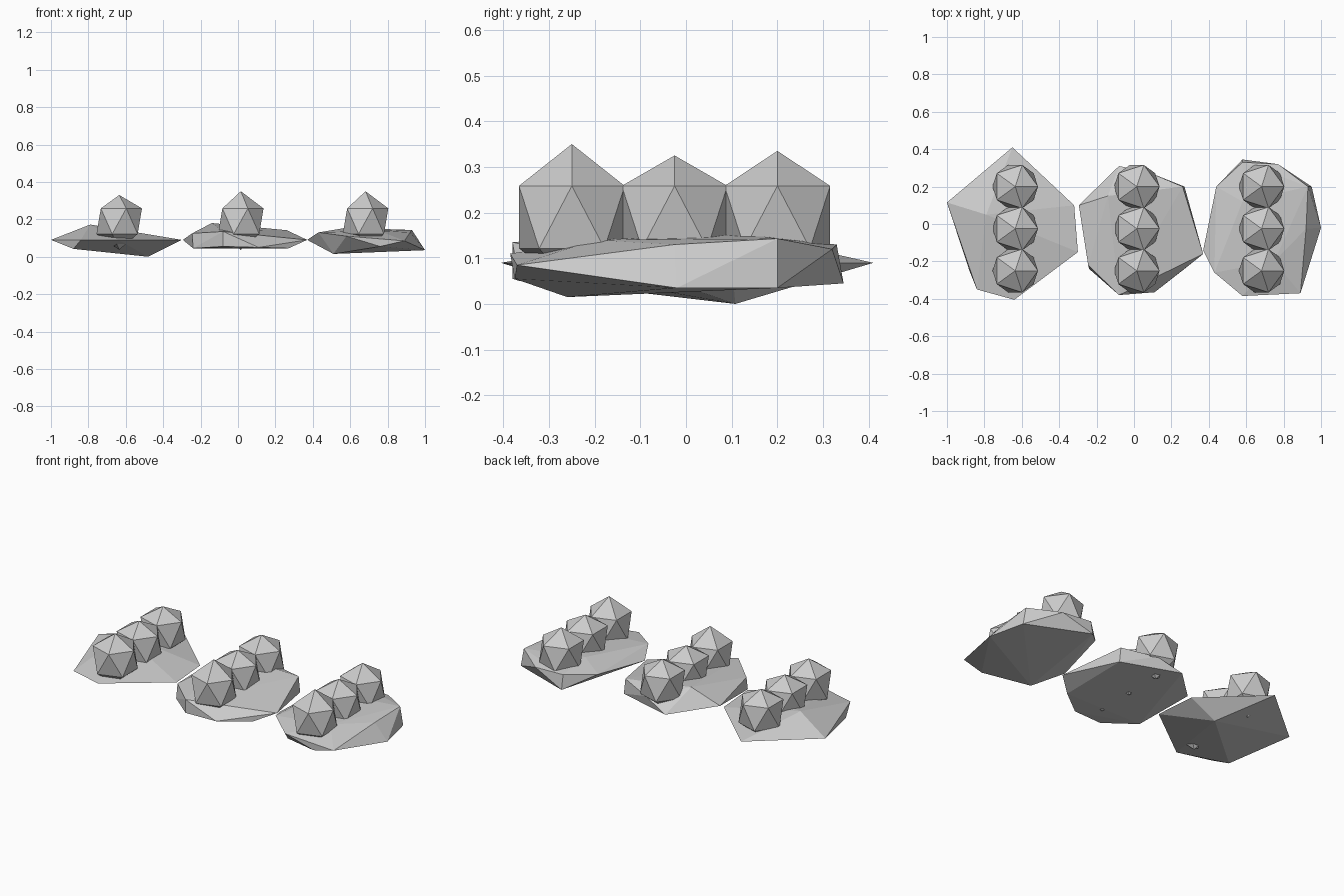
import bpy
import bmesh
from mathutils import Vector, Matrix

cube = bpy.data.objects.get("Cube")
if cube:
    bpy.data.objects.remove(cube, do_unlink=True)

stone = bpy.data.materials.new("stone_grey")
stone.use_nodes = True
grey = (0.6, 0.6, 0.6, 1)
stone.diffuse_color = grey
stone.node_tree.nodes["Principled BSDF"].inputs["Base Color"].default_value = grey


def finish(bm, name):
    bmesh.ops.recalc_face_normals(bm, faces=bm.faces)
    mesh = bpy.data.meshes.new(name)
    bm.to_mesh(mesh)
    bm.free()
    mesh.materials.append(stone)
    obj = bpy.data.objects.new(name, mesh)
    bpy.context.collection.objects.link(obj)


def slab(name, corners):
    """Faceted flat rock: the hull of a few corners."""
    bm = bmesh.new()
    for c in corners:
        bm.verts.new(c)
    out = bmesh.ops.convex_hull(bm, input=bm.verts)
    loose = [v for v in out["geom_interior"] if isinstance(v, bmesh.types.BMVert)]
    bmesh.ops.delete(bm, geom=loose, context="VERTS")
    finish(bm, name)


def boulder(name, x, y, top):
    """Twenty-sided stone half sunk into its slab."""
    bm = bmesh.new()
    bmesh.ops.create_icosphere(bm, subdivisions=1, radius=1)
    size = Matrix.Diagonal((0.136, 0.136, 0.153, 1))
    bm.transform(Matrix.Translation((x, y, 0.19)) @ size)
    # raise only the peak to its own height
    peak = max(bm.verts, key=lambda v: v.co.z)
    peak.co = Vector((x, y, top))
    finish(bm, name)


# Flat base rocks
slab("right_slab", [
    (-1, .115, .09), (-.65, .41, .09), (-.32, .10, .09), (-.30, -.15, .09),
    (-.64, -.405, .09), (-.84, -.35, .09), (-.88, -.25, .042),
    (-.79, .05, .172), (-.48, .108, 0)])
slab("middle_slab", [
    (-.295, .10, .09), (-.08, .31, .06), (.07, .28, .12), (.26, .20, .142),
    (.27, .20, .05), (.37, -.16, .09), (.27, -.24, .045), (.11, -.365, .05),
    (-.08, -.38, .055), (-.08, -.38, .135), (-.24, -.24, .045),
    (-.245, -.22, .125), (-.14, .15, .18)])
slab("left_slab", [
    (.58, .345, .045), (.58, .33, .13), (.77, .32, .12), (.93, .20, .143),
    (.95, .20, .035), (1, -.02, .035), (.92, -.025, .13), (.89, -.37, .085),
    (.76, -.375, .055), (.75, -.2, .14), (.58, -.385, .11), (.43, -.26, .13),
    (.37, -.14, .09), (.44, .20, .12), (.58, .12, .155), (.51, -.26, .015)])

# Three boulders in a row on each slab: front, middle, back
rows = {"right": (-.635, (.33, .32, .32)),
        "middle": (.015, (.35, .32, .325)),
        "left": (.682, (.35, .325, .335))}
for side, (x, tops) in rows.items():
    for place, y, top in zip(("front", "middle", "back"), (-.25, -.025, .2), tops):
        boulder(f"{side}_{place}_boulder", x, y, top)
